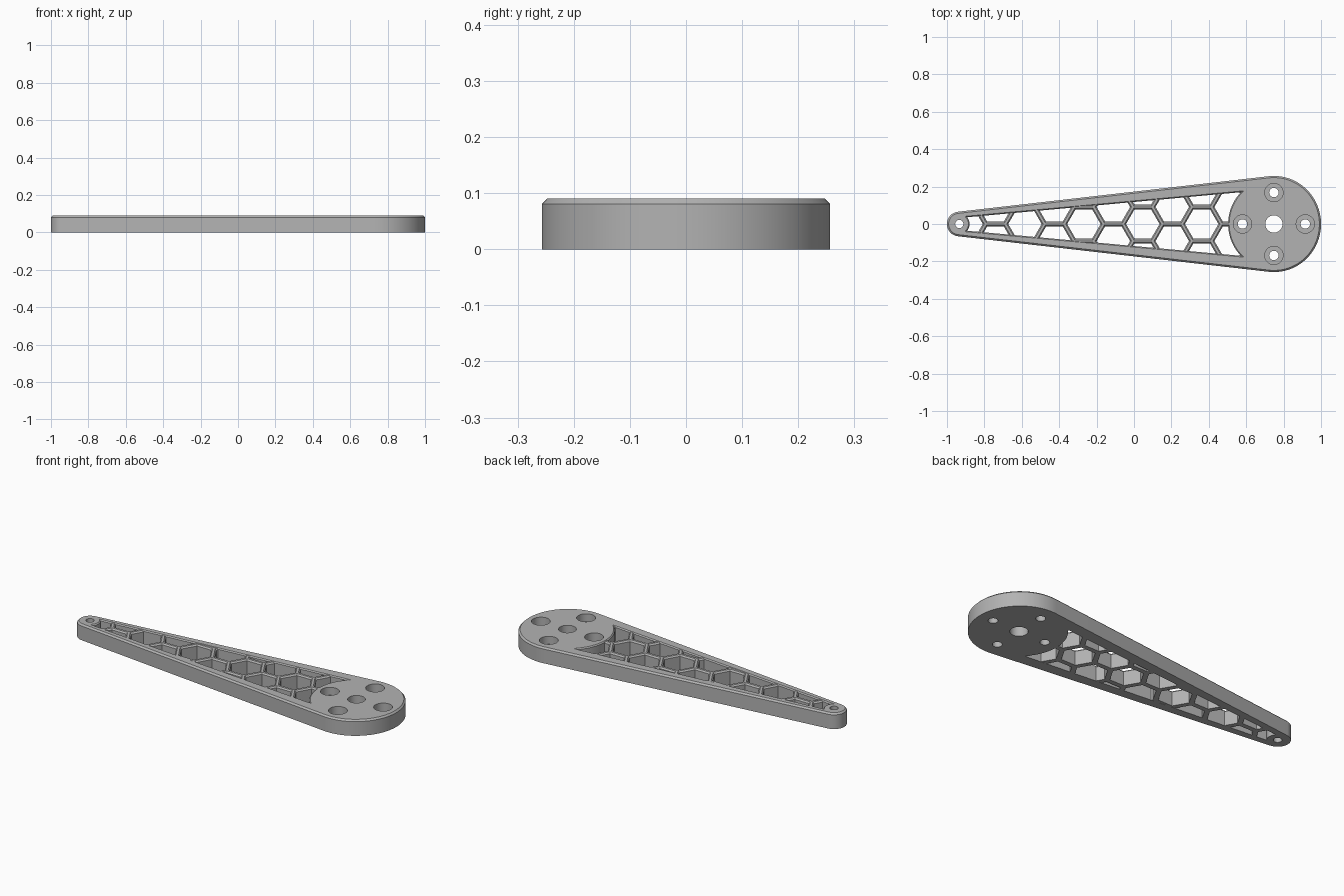
import bpy
import bmesh
from math import sin, cos, radians, asin, degrees, sqrt
from mathutils import Vector

if "Cube" in bpy.data.objects:
    bpy.data.objects.remove(bpy.data.objects["Cube"])

HEIGHT = 0.09
BEVEL = 0.009
BIG_X, BIG_RX, BIG_RY = 0.748, 0.252, 0.257
TIP_X, TIP_R = -0.934, 0.066

grey = bpy.data.materials.new("plain grey")
grey.use_nodes = True
colour = (0.45, 0.45, 0.45, 1)
grey.diffuse_color = colour
grey.node_tree.nodes["Principled BSDF"].inputs["Base Color"].default_value = colour


def arc(cx, rx, ry, start, end, steps, cy=0):
    angles = [radians(start + (end - start) * i / steps) for i in range(steps + 1)]
    return [Vector((cx + rx * cos(a), cy + ry * sin(a))) for a in angles]


def circle(cx, cy, r, steps=40):
    return arc(cx, r, r, 0, 360, steps, cy)[:-1]


def offset(points, d):
    """Grow a counter-clockwise outline by d with mitred corners."""
    out = []
    for i, p in enumerate(points):
        a = (p - points[i - 1]).normalized()
        b = (points[(i + 1) % len(points)] - p).normalized()
        na, nb = Vector((a.y, -a.x)), Vector((b.y, -b.x))
        out.append(p + (na + nb) * (d / (1 + na.dot(nb))))
    return out


def loft(bm, rings):
    """Closed solid through (outline, z) rings."""
    loops = [[bm.verts.new((p.x, p.y, z)) for p in pts] for pts, z in rings]
    n = len(loops[0])
    for low, high in zip(loops, loops[1:]):
        for i in range(n):
            j = (i + 1) % n
            bm.faces.new((low[i], low[j], high[j], high[i]))
    bm.faces.new(loops[0][::-1])
    bm.faces.new(loops[-1])


def make(name, solids):
    bm = bmesh.new()
    for rings in solids:
        loft(bm, rings)
    bmesh.ops.recalc_face_normals(bm, faces=bm.faces[:])
    mesh = bpy.data.meshes.new(name)
    bm.to_mesh(mesh)
    bm.free()
    mesh.materials.append(grey)
    obj = bpy.data.objects.new(name, mesh)
    bpy.context.collection.objects.link(obj)
    return obj


def cut(obj, cutter):
    mod = obj.modifiers.new("cut", "BOOLEAN")
    mod.object = cutter
    mod.operation = "DIFFERENCE"
    mod.solver = "EXACT"
    graph = bpy.context.evaluated_depsgraph_get()
    mesh = bpy.data.meshes.new_from_object(obj.evaluated_get(graph))
    obj.modifiers.clear()
    obj.data = mesh
    bpy.data.objects.remove(cutter)


# Tapered body with a chamfered top edge
side = 96.5
outline = arc(BIG_X, BIG_RX, BIG_RY, -side, side, 64)
outline += arc(TIP_X, TIP_R, TIP_R, side, 360 - side, 32)
body = make("arm_body", [[(outline, 0), (outline, HEIGHT - BEVEL),
                          (offset(outline, -BEVEL), HEIGHT)]])

# Window between the round pads, slightly flared at the top
pad_r, tip_r, pad_y, tip_y = 0.245, 0.055, 0.170, 0.036
pad_a = degrees(asin(pad_y / pad_r))
tip_a = degrees(asin(tip_y / tip_r))
window = arc(BIG_X, pad_r, pad_r, 180 + pad_a, 180 - pad_a, 24)
window += arc(TIP_X, tip_r, tip_r, tip_a, -tip_a, 12)
cut(body, make("window_cutter", [[(window, -0.1), (window, HEIGHT - 0.006),
                                  (offset(window, 0.006), HEIGHT),
                                  (offset(window, 0.006), 0.2)]]))

# Centre hole, tip hole and four counterbored screw holes
holes = [(BIG_X, 0, 0.046), (TIP_X, 0, 0.022)]
for dx, dy in ((1, 0), (0, 1), (-1, 0), (0, -1)):
    x, y = BIG_X + 0.168 * dx, 0.168 * dy
    holes.append((x, y, 0.025))
    bore = circle(x, y, 0.049)
    cut(body, make("bore_cutter", [[(bore, 0.045), (bore, 0.2)]]))
for x, y, r in holes:
    ring = circle(x, y, r)
    cut(body, make("hole_cutter", [[(ring, -0.1), (ring, 0.2)]]))

# Honeycomb ribs, each trimmed to end inside the surrounding wall
CELL, FIRST_X, HALF = 0.105, 0.047, 0.0135
ROW = CELL * sqrt(3) / 2
slope = (pad_y - tip_y) / 1.46


def inside(p):
    wall = tip_y + 0.018 + slope * (p.x + 0.894)
    on_tip = (p - Vector((TIP_X, 0))).length < tip_r - 0.012
    on_pad = (p - Vector((BIG_X, 0))).length < pad_r - 0.015
    return abs(p.y) < wall and p.x > TIP_X and not on_tip and not on_pad


edges = {}
for col in range(-7, 5):
    for row in range(-3, 4):
        if (col + row) % 2:
            continue
        cx, cy = FIRST_X + col * CELL * 1.5, row * ROW
        corners = circle(cx, cy, CELL, 6)
        for i in range(6):
            a, b = corners[i - 1], corners[i]
            mid = (a + b) / 2
            edges[(round(mid.x, 3), round(mid.y, 3))] = (a, b)

ribs = []
for a, b in edges.values():
    d = (b - a).normalized()
    a, b = a - d * 0.007, b + d * 0.007
    run = [p for p in (a.lerp(b, i / 60) for i in range(61)) if inside(p)]
    if len(run) < 4:
        continue
    a, b = run[0], run[-1]
    n = Vector((-d.y, d.x))

    def strip(w):
        return [a - n * w, b - n * w, b + n * w, a + n * w]

    ribs.append([(strip(HALF), 0.0005), (strip(HALF), HEIGHT - 0.01),
                 (strip(HALF - 0.007), HEIGHT - 0.002)])
lattice = make("honeycomb_ribs", ribs)

# Smooth the round walls, keep the edges crisp
bpy.ops.object.select_all(action="DESELECT")
for obj in (body, lattice):
    obj.select_set(True)
bpy.context.view_layer.objects.active = body
bpy.ops.object.shade_smooth_by_angle(angle=radians(30))
